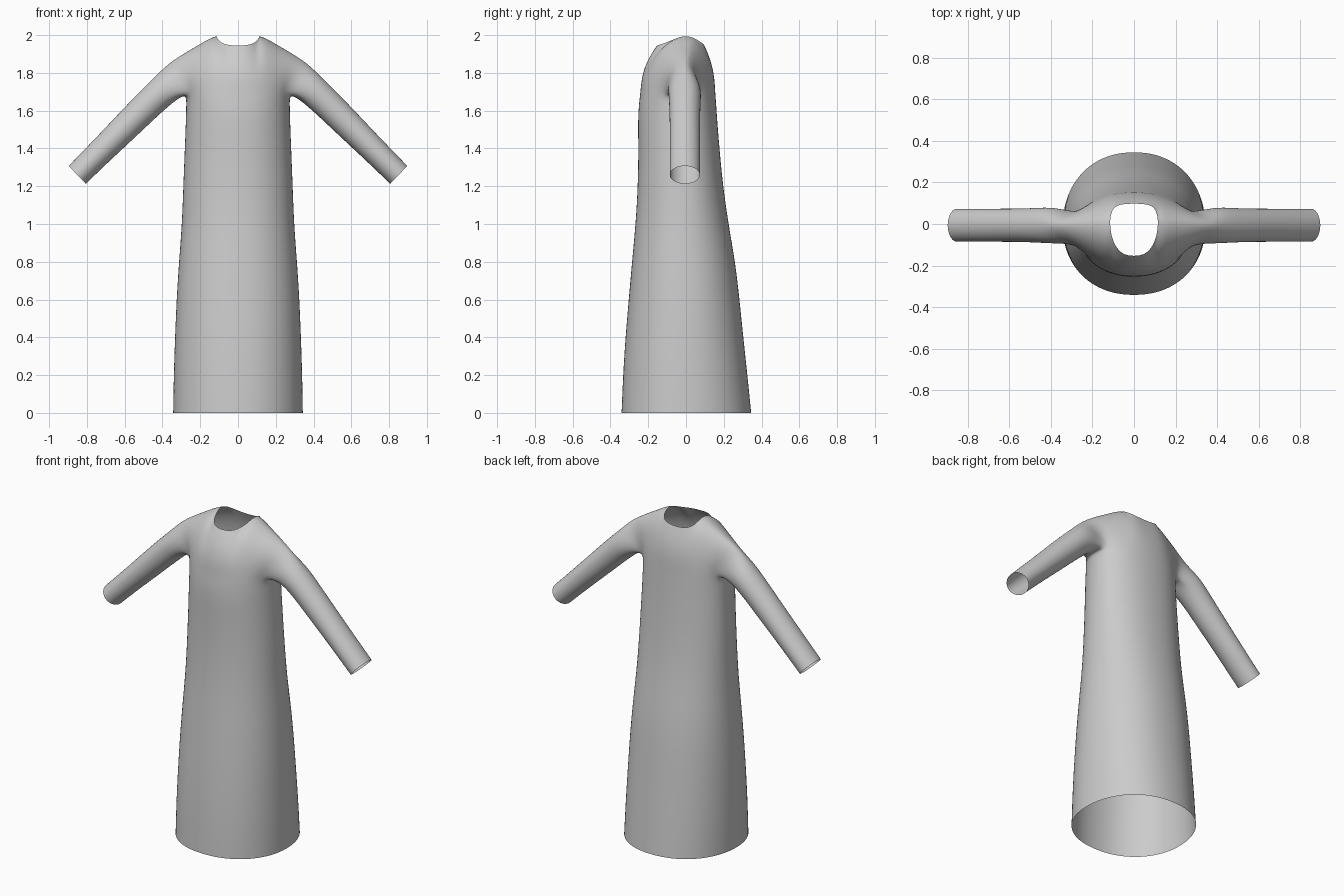
import bpy, bmesh, math
from mathutils import Vector

if "Cube" in bpy.data.objects:
    bpy.data.objects.remove(bpy.data.objects["Cube"])

ROWS = 5          # rows from chest to shoulder ridge or neckline
YC = -0.01        # depth of the side seams

cloth = bpy.data.materials.new("grey_cloth")
cloth.diffuse_color = (0.6, 0.6, 0.6, 1)
cloth.use_nodes = True
cloth.node_tree.nodes["Principled BSDF"].inputs["Base Color"].default_value = cloth.diffuse_color

# Skirt and chest rings: height, half width, front depth, back depth
RINGS = [(0, .345, -.343, .347), (.2, .342, -.335, .327), (.4, .335, -.322, .305),
         (.6, .327, -.305, .285), (.8, .314, -.287, .262), (1.0, .298, -.268, .226),
         (1.2, .291, -.256, .197), (1.4, .283, -.253, .178), (1.55, .277, -.256, .166),
         (1.64, .275, -.25, .16), (1.69, .276, -.243, .156)]

# Shoulder ridge and neckline ends of the columns, from armhole to centre
FRONT_TOP = [(.375, -.005, 1.852), (.285, 0, 1.91), (.197, 0, 1.96), (.119, 0, 2.008),
             (.104, -.085, 1.967), (.062, -.147, 1.947), (0, -.156, 1.944)]
BACK_TOP = FRONT_TOP[:4] + [(.108, .077, 1.966), (.062, .097, 1.947), (0, .098, 1.943)]

# Sleeve stations: underside x z, top x z, half depth
SLEEVE = [((.335, 1.652), (.437, 1.783), .091), ((.43, 1.567), (.525, 1.697), .085),
          ((.54, 1.462), (.622, 1.596), .082), ((.68, 1.333), (.757, 1.452), .082),
          ((.805, 1.212), (.897, 1.308), .082)]

bm = bmesh.new()


def superpow(v, e):
    return math.copysign(abs(v) ** e, v)


def bridge(a, b, closed=False):
    n = len(a)
    for i in range(n if closed else n - 1):
        j = (i + 1) % n
        bm.faces.new((a[i], a[j], b[j], b[i]))


# Body: half rings running from front centre round the side to back centre
rings = []
for z, hx, yf, yb in RINGS:
    ring = []
    for k in range(-8, 9):
        a = k * math.pi / 16
        depth = (yb - YC) if k > 0 else (YC - yf)
        x = 0 if abs(k) == 8 else hx * superpow(math.cos(a), .92)
        ring.append(bm.verts.new((x, YC + depth * superpow(math.sin(a), .95), z)))
    rings.append(ring)
for a, b in zip(rings, rings[1:]):
    bridge(a, b)
chest = rings[-1]


# Shoulders: columns curving up from the chest ring
def column(base, top, side, ridge, end=None):
    p0, p3 = base.co.copy(), Vector(top)
    rise = p3.z - p0.z
    p1 = p0 + Vector(((p3.x - p0.x) * .3, 0, rise * .5))
    if ridge:
        p2 = p3 + Vector(((p0.x - p3.x) * .1, side * .65 * abs(p0.y - p3.y), -.01))
    else:
        p2 = p3 + Vector(((p0.x - p3.x) * .2, side * .45 * abs(p0.y - p3.y), -.055))
    col = [base]
    for r in range(1, ROWS + 1):
        if r == ROWS and end:
            col.append(end)
            break
        t = r / ROWS
        s = 1 - t
        co = p0 * s**3 + p1 * 3 * s * s * t + p2 * 3 * s * t * t + p3 * t**3
        col.append(bm.verts.new(co))
    return col


front = [column(chest[6 - j], FRONT_TOP[j], -1, j < 4) for j in range(7)]
back = [column(chest[10 + j], BACK_TOP[j], 1, j < 4,
               front[j][-1] if j < 4 else None) for j in range(7)]
for cols in (front, back):
    for a, b in zip(cols, cols[1:]):
        bridge(a, b)

# Sleeve: lofted from the armhole loop to the open cuff
loop = chest[6:11] + back[0][1:] + front[0][-2:0:-1]
n = len(loop)
for (bx, bz), (tx, tz), half in SLEEVE:
    low, high = Vector((bx, -.006, bz)), Vector((tx, -.006, tz))
    mid, arm = (low + high) / 2, (low - high) / 2 * 1.02
    nxt = []
    for m in range(n):
        a = (m - 2) / n * math.tau
        nxt.append(bm.verts.new(mid + arm * math.cos(a) + Vector((0, half * math.sin(a), 0))))
    bridge(loop, nxt, True)
    loop = nxt

bmesh.ops.recalc_face_normals(bm, faces=bm.faces)
if sum(f.normal.dot(f.calc_center_median() * Vector((1, 1, 0)).x) for f in bm.faces if f.calc_center_median().z < 1) < 0:
    bmesh.ops.reverse_faces(bm, faces=bm.faces)
for f in bm.faces:
    f.smooth = True

mesh = bpy.data.meshes.new("long_sleeved_gown")
bm.to_mesh(mesh)
bm.free()
mesh.materials.append(cloth)
gown = bpy.data.objects.new("long_sleeved_gown", mesh)
bpy.context.collection.objects.link(gown)

# Mirror across the centre line, then smooth the cloth
mirror = gown.modifiers.new("mirror", "MIRROR")
mirror.use_clip = True
smooth = gown.modifiers.new("smooth", "SUBSURF")
smooth.levels = smooth.render_levels = 2
